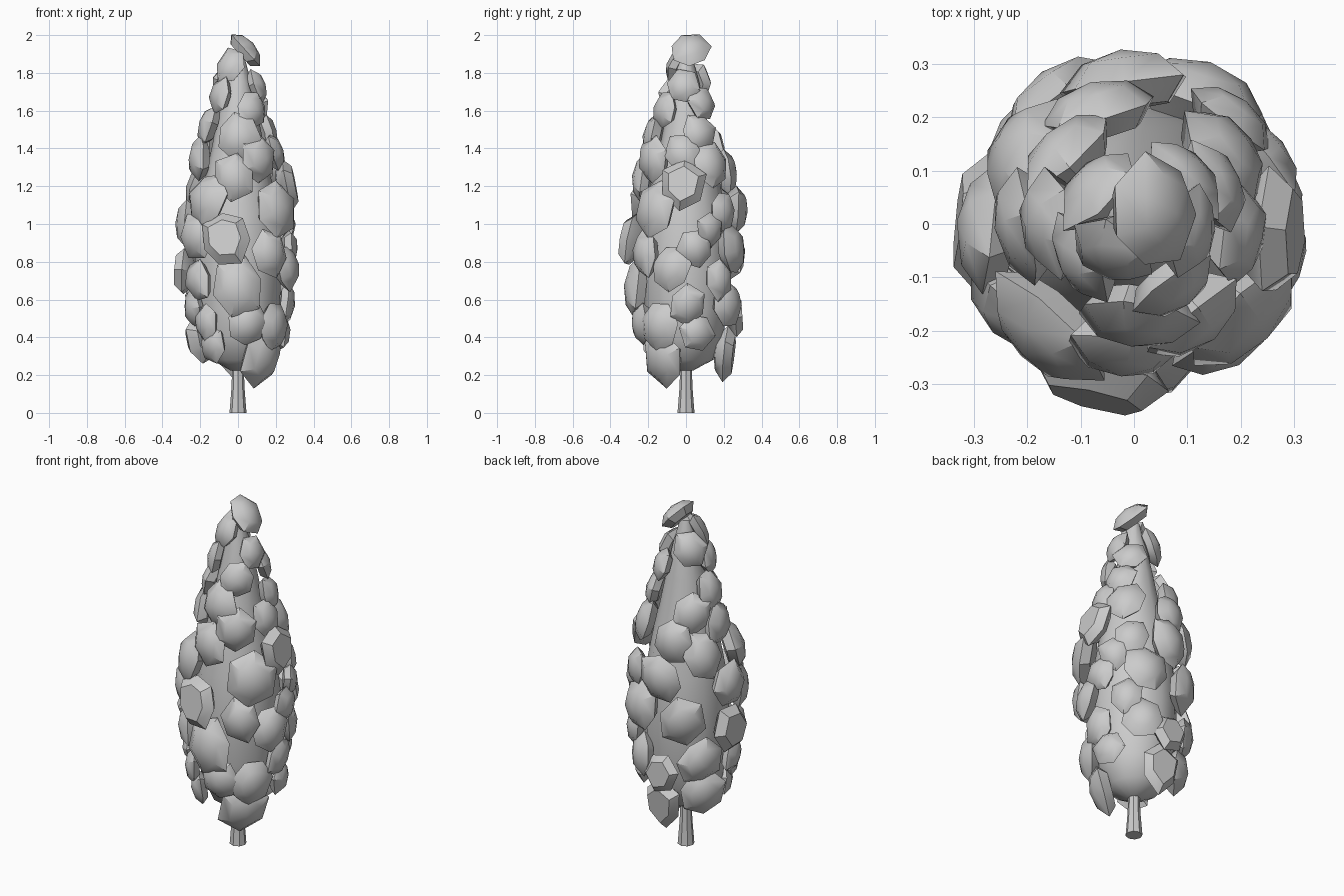
import bpy, bmesh, math, random
from mathutils import Vector, Matrix

if "Cube" in bpy.data.objects:
    bpy.data.objects.remove(bpy.data.objects["Cube"])

random.seed(4)


def make_object(name, bm, angle):
    bmesh.ops.recalc_face_normals(bm, faces=bm.faces)
    me = bpy.data.meshes.new(name)
    bm.to_mesh(me)
    bm.free()
    ob = bpy.data.objects.new(name, me)
    bpy.context.collection.objects.link(ob)
    bpy.ops.object.select_all(action='DESELECT')
    ob.select_set(True)
    bpy.context.view_layer.objects.active = ob
    bpy.ops.object.shade_smooth_by_angle(angle=math.radians(angle))
    return ob


def lathe(name, profile, sides, angle):
    bm = bmesh.new()
    rings = [[bm.verts.new((r * math.cos(2 * math.pi * i / sides),
                            r * math.sin(2 * math.pi * i / sides), z))
              for i in range(sides)] for r, z in profile]
    for a, b in zip(rings, rings[1:]):
        for i in range(sides):
            j = (i + 1) % sides
            bm.faces.new((a[i], a[j], b[j], b[i]))
    bm.faces.new(rings[0][::-1])
    bm.faces.new(rings[-1])
    return make_object(name, bm, angle)


def interp(profile, z):
    for (r0, z0), (r1, z1) in zip(profile, profile[1:]):
        if z <= z1:
            t = max(0, (z - z0) / (z1 - z0))
            return r0 + (r1 - r0) * t
    return profile[-1][0]


def leaf_clump(name, pos, normal, r, flip):
    # Chunky faceted lens: flat back, bevelled rim, soft dome outward
    n = normal.normalized()
    up = Vector((0, 0, 1))
    side = up.cross(n).normalized()
    tall = n.cross(side)
    frame = Matrix((side, tall, n)).transposed()
    sides = random.choice((6, 6, 7))
    turn = random.uniform(0, math.pi)
    wob = [random.uniform(0.86, 1.12) for _ in range(sides)]
    s = -1 if flip else 1
    bm = bmesh.new()
    rings = []
    for k, h in ((0.68, -0.42), (1.0, -0.08), (0.62, 0.28)):
        ring = []
        for i in range(sides):
            a = turn + 2 * math.pi * i / sides
            p = Vector((math.cos(a) * k * wob[i], 1.1 * math.sin(a) * k * wob[i], s * h)) * r
            ring.append(bm.verts.new(pos + frame @ p))
        rings.append(ring)
    apex = bm.verts.new(pos + n * (s * 0.42 * r))
    bm.faces.new(rings[0])
    for a, b in zip(rings, rings[1:]):
        for i in range(sides):
            j = (i + 1) % sides
            bm.faces.new((a[i], a[j], b[j], b[i]))
    for i in range(sides):
        bm.faces.new((rings[2][i], rings[2][(i + 1) % sides], apex))
    return make_object(name, bm, 40)


# Trunk and inner foliage mass
lathe("trunk", [(0.045, 0), (0.034, 0.14), (0.03, 0.3)], 8, 40)
lathe("foliage_core", [(0.04, 0.225), (0.14, 0.28), (0.195, 0.4), (0.22, 0.55), (0.23, 0.75),
                       (0.225, 0.92), (0.21, 1.05), (0.18, 1.22), (0.14, 1.4), (0.105, 1.58),
                       (0.07, 1.75), (0.03, 1.9)], 12, 50)

# Leaf clumps: sideways offset and height as seen from four directions
shell = [(0.18, 0.28), (0.235, 0.4), (0.265, 0.6), (0.28, 0.8), (0.28, 1.0), (0.265, 1.15),
         (0.21, 1.35), (0.155, 1.55), (0.105, 1.75), (0.06, 1.86)]
front = [(0, 1.46), (-.02, 1.25), (.12, 1.34), (-.17, 1.13), (.21, 1.08), (-.06, .92), (0, .67),
         (.05, .47), (-.14, .36), (-.24, .55), (.13, .28), (-.04, 1.84), (.08, 1.6), (-.1, 1.68),
         (-.9, .75), (-.9, 1.0), (-.9, 1.34), (-.9, 1.53)]
right = [(-.02, 1.73), (.09, 1.64), (.07, 1.48), (-.02, 1.38), (.13, 1.32), (-.02, 1.2), (.2, 1.07),
         (.13, .97), (.05, .87), (-.08, .77), (.18, .71), (.01, .57), (.06, .43), (-.15, .46),
         (.2, .32), (-.26, .66)]
back_left = [(0, 1.76), (.1, 1.55), (-.13, 1.62), (0, 1.43), (-.22, 1.28), (.05, 1.2), (.21, 1.32),
             (-.18, 1.07), (.2, .95), (-.07, .84), (.03, .59), (.05, .4), (.27, .7), (-.26, .7),
             (-.16, .52), (-.16, .34), (.27, .48)]
back_right = [(0, 1.6), (-.05, 1.45), (0, 1.28), (.2, 1.4), (.16, 1.1), (-.06, 1.0), (.23, .8),
              (.07, .58), (-.13, .5), (.11, .34)]
spots = []


def add_spot(angle, z, gap):
    rad = interp(shell, z)
    p = Vector((rad * math.cos(angle), rad * math.sin(angle), z))
    if all((p - q).length > gap for q in spots):
        spots.append(p)


for view, points in ((-90, front), (0, right), (135, back_left), (45, back_right)):
    for u, z in points:
        bend = math.asin(max(-1, min(1, u / interp(shell, z))))
        add_spot(math.radians(view) + bend, z, 0.115)

# Fill remaining bare patches
for _ in range(600):
    add_spot(random.uniform(0, 2 * math.pi), random.uniform(0.35, 1.7), 0.175)

for i, p in enumerate(spots):
    near = min((p - q).length for q in spots if q is not p)
    r = max(0.095, min(0.135, near * 0.68)) * random.uniform(0.94, 1.06)
    if p.z > 1.55:
        r = min(r, 0.095)
    n = Vector((p.x, p.y, 0)).normalized()
    n.z = (p.z - 0.75) * 0.3
    n += Vector([random.uniform(-0.16, 0.16) for _ in range(3)])
    leaf_clump(f"leaf_clump_{i + 1}", p, n, r, i % 9 == 5)

# Tilted clump at the tip
leaf_clump("tip_clump", Vector((0.045, 0.02, 1.928)), Vector((0.75, 0, 0.68)), 0.112, False)
